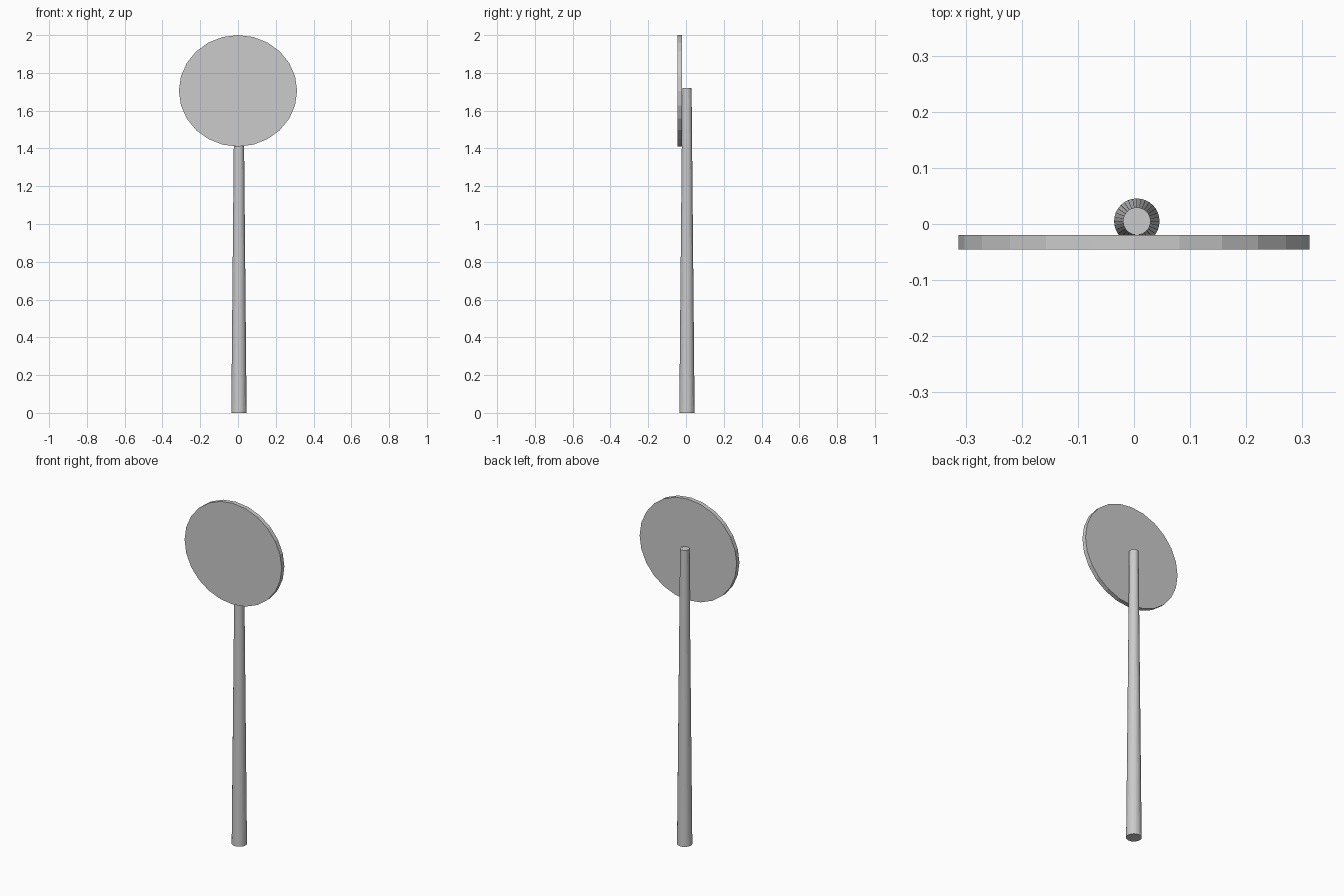
import bpy
import math

if "Cube" in bpy.data.objects:
    bpy.data.objects.remove(bpy.data.objects["Cube"])

# Tapered round pole
bpy.ops.mesh.primitive_cone_add(vertices=32, radius1=0.0405, radius2=0.0245,
                                depth=1.72, location=(0.005, 0.005, 0.86))
bpy.context.object.name = "pole"

# Slightly oval sign disc mounted on the front of the pole
bpy.ops.mesh.primitive_cylinder_add(vertices=24, radius=1, depth=0.025,
                                    location=(0, -0.0325, 1.705),
                                    rotation=(math.pi / 2, 0, 0))
disc = bpy.context.object
disc.name = "sign_disc"
disc.scale = (0.313, 0.295, 1)
bpy.ops.object.transform_apply(location=False, rotation=True, scale=True)
